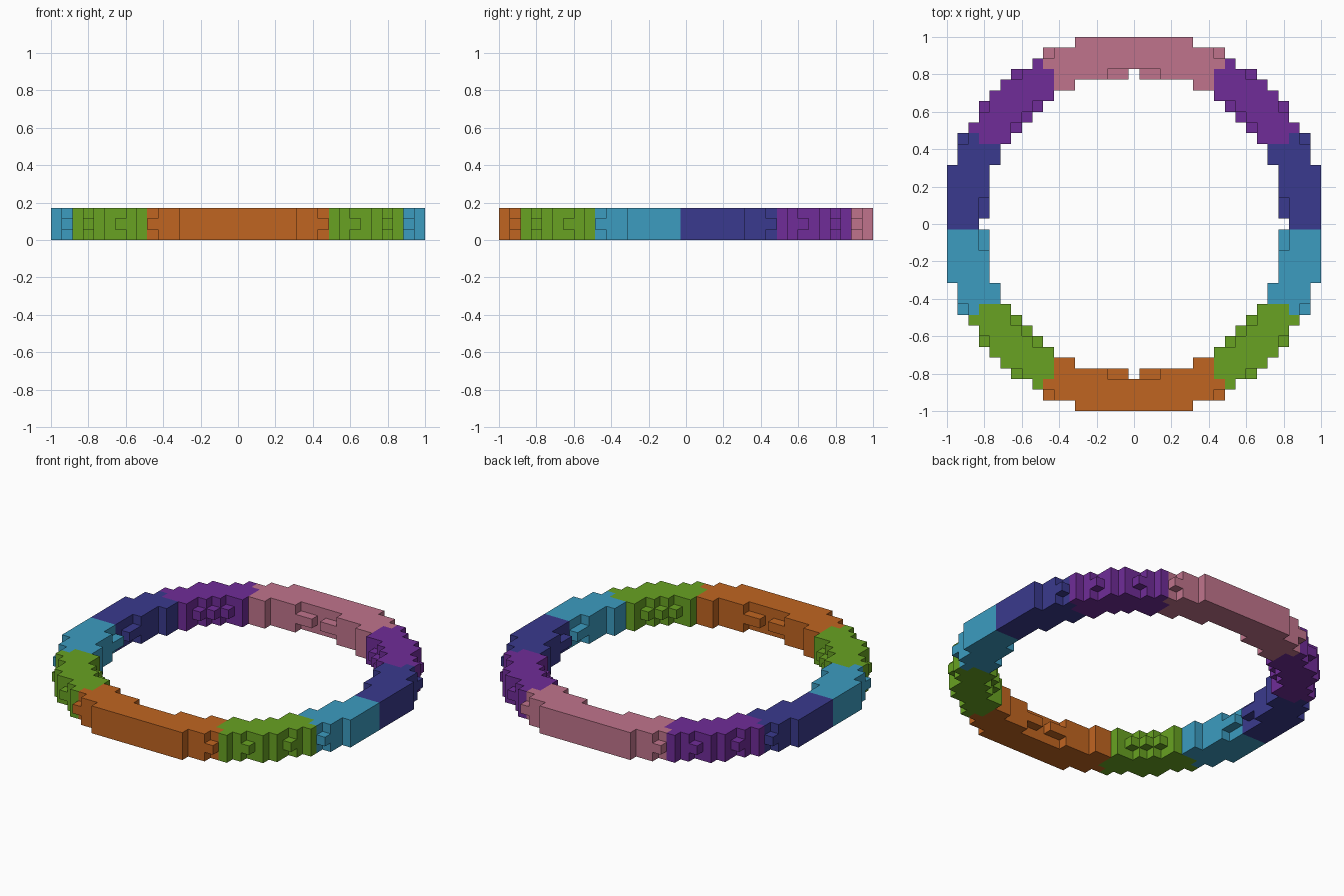
import bpy
import bmesh
from mathutils import Vector

cube = bpy.data.objects.get("Cube")
if cube:
    bpy.data.objects.remove(cube, do_unlink=True)

UNIT = 2 / 35      # edge of one block; the ring is 35 blocks across
REACH = 17         # outermost block index


def linear(c):
    c /= 255
    return c / 12.92 if c <= 0.04045 else ((c + 0.055) / 1.055) ** 2.4


def make_material(name, rgb):
    color = [linear(c) for c in rgb] + [1]
    mat = bpy.data.materials.new(name)
    mat.use_nodes = True
    mat.diffuse_color = color
    mat.node_tree.nodes["Principled BSDF"].inputs["Base Color"].default_value = color
    return mat


materials = {
    "back": make_material("dusty pink", (192, 116, 140)),
    "back_corner": make_material("purple", (112, 44, 152)),
    "back_side": make_material("indigo", (58, 58, 142)),
    "front_side": make_material("sky teal", (60, 156, 192)),
    "front_corner": make_material("leaf green", (104, 162, 34)),
    "front": make_material("burnt orange", (192, 101, 33)),
}


def filled(x, y, z):
    """Round-section ring: the middle layer is wider than top and bottom."""
    d = x * x + y * y
    return 197 <= d <= 322 if z == 1 else z in (0, 2) and 204 <= d < 316


def part_of(x, y):
    """Name of the ring segment and the key of its colour."""
    end = "back" if y >= 0 else "front"
    ax, ay = abs(x), abs(y)
    if ax <= 7 and ay > 8 or ax == 8 and ay >= 15:
        return end + "_segment", end
    side = "left" if x > 0 else "right"
    kind = "side" if ay <= 7 or ay == 8 and ax >= 15 else "corner"
    return f"{end}_{side}_{kind}_segment", f"{end}_{kind}"


def build_segment(name, cells, mat):
    """Join blocks into one shell, keeping only the exposed faces."""
    bm = bmesh.new()
    for cell in cells:
        center = Vector((cell[0], cell[1], cell[2] + 0.5)) * UNIT
        for axis in range(3):
            for sign in (-1, 1):
                beside = list(cell)
                beside[axis] += sign
                if filled(*beside):
                    continue
                n, u, v = (Vector(), Vector(), Vector())
                n[axis] = sign * UNIT / 2
                u[(axis + 1) % 3] = UNIT / 2
                v[(axis + 2) % 3] = sign * UNIT / 2
                corners = (-u - v, u - v, u + v, v - u)
                bm.faces.new([bm.verts.new(center + n + c) for c in corners])
    bmesh.ops.remove_doubles(bm, verts=bm.verts, dist=UNIT / 100)
    # Merge coplanar faces into clean flat panels
    bmesh.ops.dissolve_limit(bm, angle_limit=0.01, verts=bm.verts, edges=bm.edges)
    mesh = bpy.data.meshes.new(name)
    bm.to_mesh(mesh)
    bm.free()
    mesh.materials.append(mat)
    bpy.context.collection.objects.link(bpy.data.objects.new(name, mesh))


# Sort the blocks into segments, then build each one
segments = {}
span = range(-REACH, REACH + 1)
for x in span:
    for y in span:
        for z in range(3):
            if filled(x, y, z):
                segments.setdefault(part_of(x, y), []).append((x, y, z))

for (name, key), cells in segments.items():
    build_segment(name, cells, materials[key])
